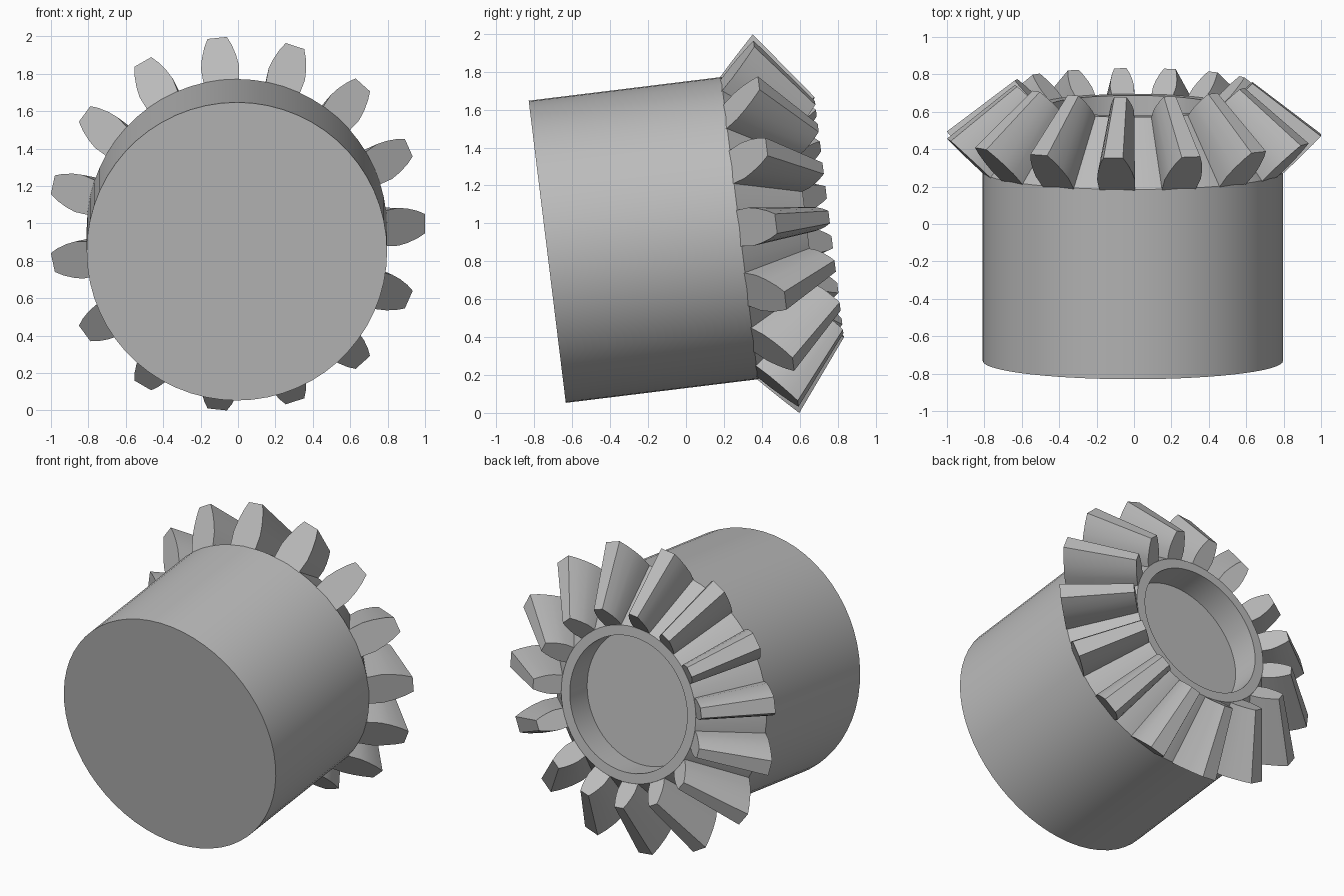
import bpy, bmesh, math
from mathutils import Matrix, Vector

cube = bpy.data.objects.get("Cube")
if cube:
    bpy.data.objects.remove(cube, do_unlink=True)

TEETH = 15
SEGMENTS = 60
TILT = math.radians(7)
APEX = 1.99          # height where all tooth lines meet
SHRINK = 0.635       # size of the inner tooth end against the outer end
ROOT = Vector((0.803, 1.022))   # radius, height at the outer foot of a tooth
TIP = Vector((1.006, 1.216))    # radius, height at the outer tip

# Gear axis is local z, laid back towards +y and slightly raised
PLACE = Matrix.Translation((-0.006, -0.732, 0.85)) @ Matrix.Rotation(TILT - math.pi / 2, 4, "X")

steel = bpy.data.materials.new("plain grey")
steel.use_nodes = True
grey = (0.5, 0.5, 0.5, 1)
steel.diffuse_color = grey
steel.node_tree.nodes["Principled BSDF"].inputs["Base Color"].default_value = grey


def finish(name, bm, angle):
    bmesh.ops.recalc_face_normals(bm, faces=bm.faces)
    mesh = bpy.data.meshes.new(name)
    bm.to_mesh(mesh)
    bm.free()
    mesh.materials.append(steel)
    obj = bpy.data.objects.new(name, mesh)
    obj.matrix_world = PLACE
    bpy.context.collection.objects.link(obj)
    bpy.ops.object.select_all(action="DESELECT")
    obj.select_set(True)
    bpy.context.view_layer.objects.active = obj
    bpy.ops.object.shade_smooth_by_angle(angle=math.radians(angle))
    return obj


def bridge(bm, a, b):
    for i in range(len(a)):
        j = (i + 1) % len(a)
        bm.faces.new((a[i], a[j], b[j], b[i]))


# Body: shank, cone under the teeth, rim and shallow round recess
hub_r = ROOT.x * SHRINK
hub_z = APEX - (APEX - ROOT.y) * SHRINK
profile = [(ROOT.x, 0), tuple(ROOT), (hub_r, hub_z), (0.445, hub_z), (0.445, hub_z - 0.19)]
bm = bmesh.new()
rings = []
for r, z in profile:
    turns = [math.tau * i / SEGMENTS for i in range(SEGMENTS)]
    rings.append([bm.verts.new((r * math.cos(t), r * math.sin(t), z)) for t in turns])
for low, high in zip(rings, rings[1:]):
    bridge(bm, low, high)
bm.faces.new(rings[0])
bm.faces.new(rings[-1])
finish("gear_body", bm, 30)

# Teeth: one curved outline, shrunk towards the apex and repeated round the axis
flank = [(-0.06, 0.095), (0.3, 0.102), (0.55, 0.092), (0.8, 0.074), (1, 0.052)]
outline = flank + [(t, -w) for t, w in reversed(flank)]
bm = bmesh.new()
for k in range(TEETH):
    spin = Matrix.Rotation(math.tau * k / TEETH, 3, "Z")
    ends = []
    for scale in (1, SHRINK):
        end = []
        for t, w in outline:
            r, z = ROOT.lerp(TIP, t) if t >= 0 else ROOT + (TIP - ROOT) * t
            point = Vector((r * scale, w * scale, APEX - (APEX - z) * scale))
            end.append(bm.verts.new(spin @ point))
        ends.append(end)
        bm.faces.new(end)
    bridge(bm, *ends)
finish("gear_teeth", bm, 20)
